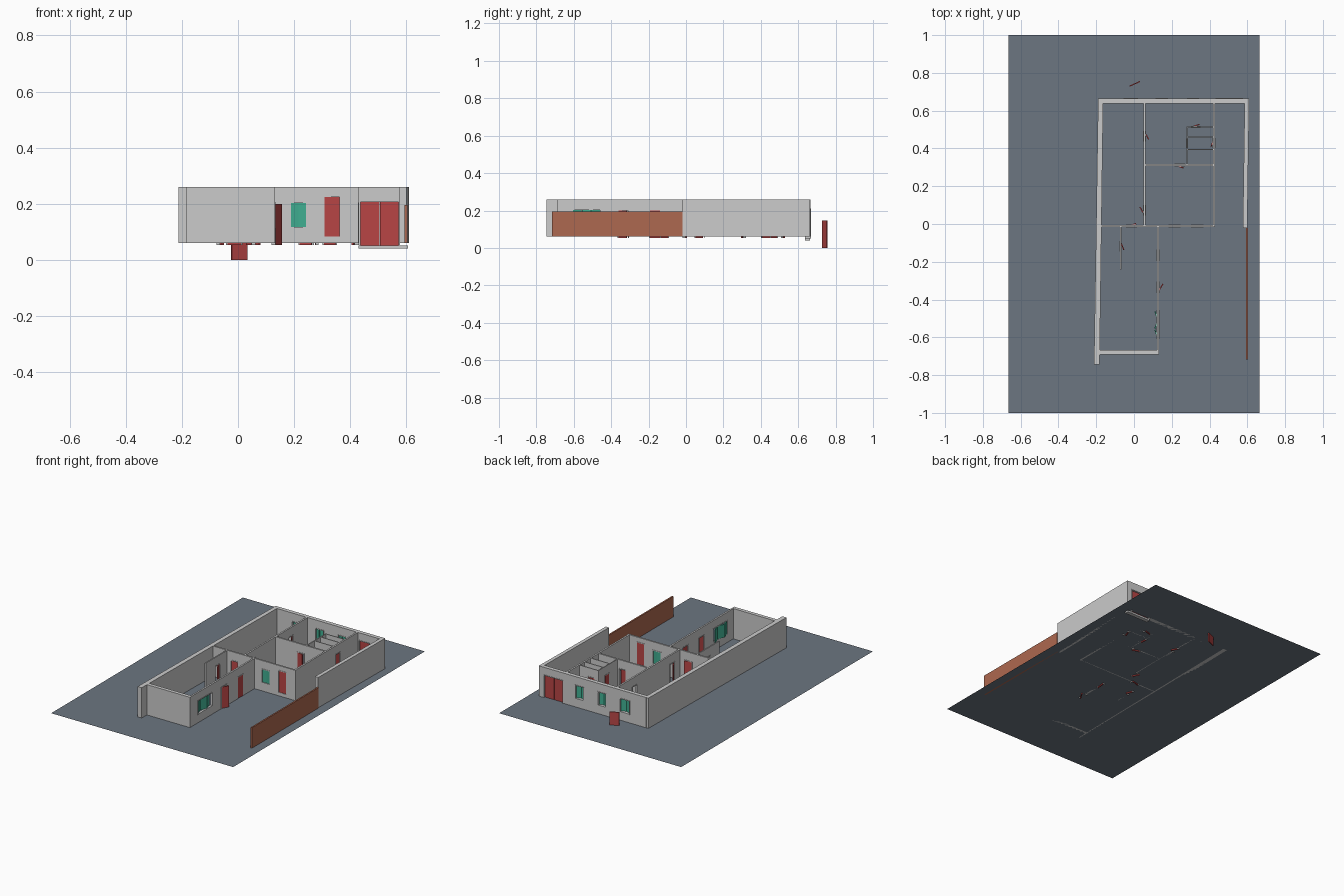
import bpy, bmesh
from math import radians
from mathutils import Matrix, Vector

if "Cube" in bpy.data.objects:
    bpy.data.objects.remove(bpy.data.objects["Cube"])

FLOOR, TOP = 0.06, 0.26


def material(name, rgb):
    m = bpy.data.materials.new(name)
    m.diffuse_color = (*rgb, 1)
    m.use_nodes = True
    m.node_tree.nodes["Principled BSDF"].inputs["Base Color"].default_value = m.diffuse_color
    return m


RED = material("door_red", (0.48, 0.06, 0.06))
GREEN = material("window_green", (0.05, 0.42, 0.28))
BROWN = material("fence_brown", (0.42, 0.14, 0.08))
SLATE = material("ground_slate", (0.15, 0.18, 0.22))


def add_boxes(name, boxes, matrix=Matrix(), mat=None):
    """One object made of boxes given as (x0, x1, y0, y1, z0, z1)."""
    bm = bmesh.new()
    for x0, x1, y0, y1, z0, z1 in boxes:
        m = Matrix.Translation(((x0 + x1) / 2, (y0 + y1) / 2, (z0 + z1) / 2))
        m = m @ Matrix.Diagonal((x1 - x0, y1 - y0, z1 - z0, 1))
        bmesh.ops.create_cube(bm, size=1, matrix=m)
    return finish(name, bm, matrix, mat)


def finish(name, bm, matrix=Matrix(), mat=None):
    me = bpy.data.meshes.new(name)
    bm.to_mesh(me)
    bm.free()
    ob = bpy.data.objects.new(name, me)
    bpy.context.collection.objects.link(ob)
    ob.matrix_world = matrix
    if mat:
        me.materials.append(mat)
    return ob


def add_prism(name, outline, z0, z1):
    bm = bmesh.new()
    face = bm.faces.new([bm.verts.new((x, y, z0)) for x, y in outline])
    top = bmesh.ops.extrude_face_region(bm, geom=[face])["geom"]
    bmesh.ops.translate(bm, vec=(0, 0, z1 - z0),
                        verts=[v for v in top if isinstance(v, bmesh.types.BMVert)])
    bmesh.ops.recalc_face_normals(bm, faces=bm.faces)
    return finish(name, bm)


def leaf(name, matrix, hinge, width, z0, z1, angle, mat):
    """Hinged panel; a negative width swings from the far jamb."""
    m = matrix @ Matrix.Translation((hinge, 0, 0)) @ Matrix.Rotation(radians(angle), 4, 'Z')
    add_boxes(name, [(min(0, width), max(0, width), -0.003, 0.003, z0, z1)], m, mat)


def frame(name, matrix, a, b, z0, z1, depth, sill):
    w, d = 0.005, depth / 2 + 0.002
    parts = [(a, a + w, -d, d, z0, z1), (b - w, b, -d, d, z0, z1),
             (a + w, b - w, -d, d, z1 - w, z1)]
    if sill:
        parts.append((a + w, b - w, -d, d, z0, z0 + w))
    add_boxes(name, parts, matrix)


def wall(name, axis, fixed, lo, hi, thick=0.011, doors=(), windows=(), gates=()):
    """Straight wall along x or y with doors (a, b, hinge, angle, z0, z1),
    windows (a, b, leaves, angle) and gates (a, b)."""
    if axis == 'x':
        m = Matrix.Translation((0, fixed, 0))
    else:
        m = Matrix.Translation((fixed, 0, 0)) @ Matrix.Rotation(radians(90), 4, 'Z')
    h = thick / 2
    ob = add_boxes(name, [(lo, hi, -h, h, FLOOR, TOP)], m)
    holes = []
    for i, (a, b, hinge, angle, z0, z1) in enumerate(doors):
        holes.append((a, b, -1, 1, z0, z1))
        frame(f"{name}_door_frame_{i}", m, a, b, z0, z1, thick, False)
        w = b - a - 0.008
        start, width = (a + 0.004, w) if hinge == 'a' else (b - 0.004, -w)
        leaf(f"{name}_door_{i}", m, start, width, z0, z1 - 0.004, angle, RED)
    for i, (a, b, count, angle) in enumerate(windows):
        z0, z1 = 0.113, 0.207
        holes.append((a, b, -1, 1, z0, z1))
        frame(f"{name}_window_frame_{i}", m, a, b, z0, z1, thick, True)
        w = (b - a - 0.008) / count
        for k in range(count):
            if k % 2 == 0:
                start, width, turn = a + 0.004 + k * w, w, angle
            else:
                start, width, turn = a + 0.004 + (k + 1) * w, -w, -angle
            leaf(f"{name}_window_leaf_{i}_{k}", m, start, width,
                 z0 + 0.004, z1 - 0.004, turn, GREEN)
    for a, b in gates:
        z0, z1 = 0.05, 0.212
        holes.append((a, b, -1, 1, z0, z1))
        frame(f"{name}_gate_frame", m, a, b, z0, z1, thick, False)
        mid = (a + b) / 2
        leaf(f"{name}_gate_left", m, a, mid - a - 0.001, z0, z1 - 0.004, 0, RED)
        leaf(f"{name}_gate_right", m, b, mid - b + 0.001, z0, z1 - 0.004, 0, RED)
    if holes:
        # cut openings, letting doorways run through the wall's foot
        cutter = add_boxes("opening_cutter", [
            (a, b, y0 * (h + 0.02), y1 * (h + 0.02), z0, z1) for a, b, y0, y1, z0, z1 in holes], m)
        cutter.hide_render = True
        mod = ob.modifiers.new("openings", 'BOOLEAN')
        mod.operation, mod.solver, mod.object = 'DIFFERENCE', 'EXACT', cutter
        bpy.context.view_layer.objects.active = ob
        bpy.context.view_layer.update()
        bpy.ops.object.modifier_apply(modifier=mod.name)
        bpy.data.objects.remove(cutter)


# Ground sheet
bm = bmesh.new()
bmesh.ops.create_grid(bm, x_segments=1, y_segments=1, size=1,
                      matrix=Matrix.Translation((0, 0, FLOOR)) @ Matrix.Diagonal((0.665, 1, 1, 1)))
finish("ground", bm, mat=SLATE)

# Slightly skewed boundary walls and fence
add_prism("left_wall", [(-0.212, -0.745), (-0.182, -0.745), (-0.163, 0.664), (-0.19, 0.664)],
          FLOOR, TOP)
add_prism("right_wall", [(0.576, -0.02), (0.60, -0.02), (0.61, 0.664), (0.586, 0.664)],
          FLOOR, TOP)
add_boxes("fence", [(0.594, 0.604, -0.717, -0.02, FLOOR, 0.195)], mat=BROWN)

LOW, HIGH = 0.053, 0.204   # usual door bottom and top

# Outer walls
wall("back_wall", 'x', 0.652, -0.175, 0.598, 0.026,
     windows=[(-0.055, 0.02, 2, -18), (0.115, 0.18, 2, -18), (0.28, 0.345, 2, -18)],
     gates=[(0.432, 0.577)])
add_boxes("gate_threshold", [(0.43, 0.605, 0.637, 0.663, 0.04, 0.052)])
wall("front_wall", 'x', -0.679, -0.19, 0.132, 0.024)
wall("wing_side_wall", 'y', 0.127, -0.685, -0.012,
     doors=[(-0.365, -0.305, 'a', -31, LOW, HIGH), (-0.197, -0.135, 'a', -5, LOW, HIGH)],
     windows=[(-0.61, -0.455, 3, 20)])

# Inner walls
wall("middle_wall", 'x', -0.011, -0.175, 0.43,
     doors=[(-0.042, 0.016, 'a', 15, LOW, HIGH), (0.303, 0.367, 'a', 2, 0.083, 0.23)],
     windows=[(0.183, 0.247, 2, 4)])
wall("left_room_wall", 'y', 0.055, -0.01, 0.645,
     doors=[(0.438, 0.492, 'b', 30, LOW, HIGH), (0.045, 0.1, 'a', 30, LOW, HIGH)])
wall("corridor_wall", 'y', 0.423, -0.012, 0.645,
     doors=[(0.403, 0.455, 'b', -20, LOW, HIGH)])
wall("cross_wall", 'x', 0.312, 0.055, 0.423,
     doors=[(0.215, 0.27, 'a', -20, LOW, HIGH)])
wall("wing_partition", 'y', -0.071, -0.24, -0.012, 0.008,
     doors=[(-0.145, -0.09, 'b', 22, LOW, HIGH)])
wall("closet_side_wall", 'y', 0.281, 0.312, 0.517, 0.006,
     doors=[(0.402, 0.453, 'a', 4, LOW, HIGH)])
wall("closet_wall_1", 'x', 0.395, 0.281, 0.423, 0.006)
wall("closet_wall_2", 'x', 0.46, 0.281, 0.423, 0.006)
wall("closet_wall_3", 'x', 0.514, 0.281, 0.423, 0.006,
     doors=[(0.302, 0.353, 'a', 18, LOW, HIGH)])

# Loose door behind the house
leaf("loose_door", Matrix.Translation((0, 0.73, 0)), -0.023, 0.06, 0, 0.147, 24, RED)
